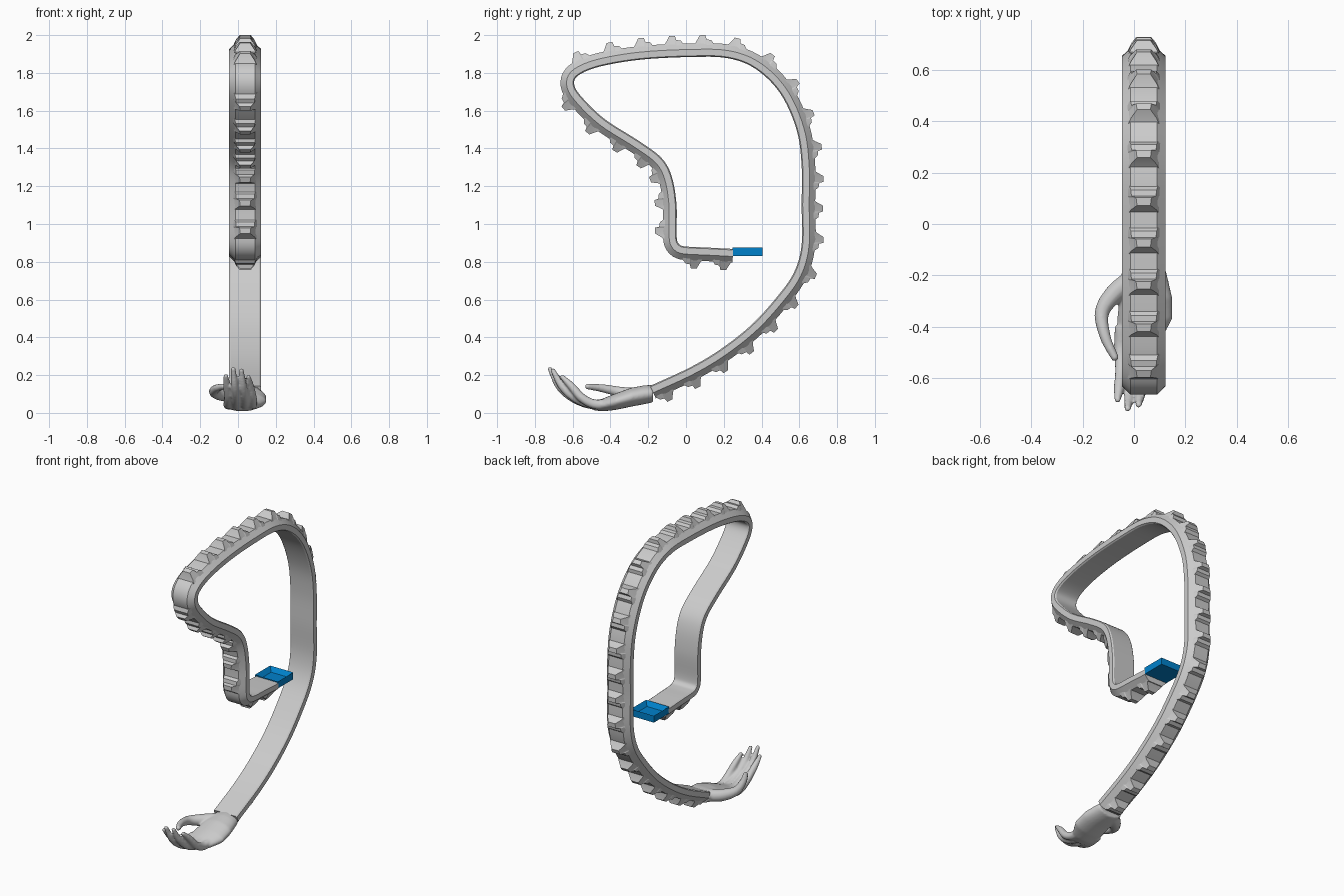
import bpy, bmesh, math
from mathutils import Vector

if "Cube" in bpy.data.objects:
    bpy.data.objects.remove(bpy.data.objects["Cube"])

CX = 0.038  # strap centre line in x


def spline(points, per_seg):
    """Catmull-Rom curve through points of any dimension."""
    p = [Vector(q) for q in points]
    p = [2 * p[0] - p[1]] + p + [2 * p[-1] - p[-2]]
    out = []
    for i in range(1, len(p) - 2):
        a, b, c, d = p[i - 1:i + 3]
        for k in range(per_seg):
            t = k / per_seg
            out.append(0.5 * (2 * b + (c - a) * t + (2 * a - 5 * b + 4 * c - d) * t * t
                              + (3 * b - a - 3 * c + d) * t ** 3))
    return out + [p[-2]]


def loft(bm, rings):
    """Skin closed rings and cap both ends."""
    vr = [[bm.verts.new(v) for v in r] for r in rings]
    n = len(vr[0])
    for a, b in zip(vr, vr[1:]):
        for i in range(n):
            bm.faces.new((a[i], a[(i + 1) % n], b[(i + 1) % n], b[i]))
    bm.faces.new(vr[0][::-1])
    bm.faces.new(vr[-1])


def finish(bm, name, angle=30):
    bmesh.ops.recalc_face_normals(bm, faces=bm.faces)
    me = bpy.data.meshes.new(name)
    bm.to_mesh(me)
    bm.free()
    ob = bpy.data.objects.new(name, me)
    bpy.context.collection.objects.link(ob)
    bpy.ops.object.select_all(action='DESELECT')
    bpy.context.view_layer.objects.active = ob
    ob.select_set(True)
    bpy.ops.object.shade_smooth_by_angle(angle=math.radians(angle))
    return ob


# Inner line of the strap in the side view (y, z), from wrist to buckle
path = [(-0.19, 0.143), (0.02, 0.24), (0.18, 0.335), (0.34, 0.46), (0.47, 0.60),
        (0.57, 0.74), (0.612, 0.89), (0.612, 1.1), (0.612, 1.31), (0.585, 1.5),
        (0.50, 1.69), (0.37, 1.82), (0.22, 1.878), (0.02, 1.884), (-0.24, 1.87),
        (-0.45, 1.835), (-0.565, 1.79), (-0.592, 1.74), (-0.55, 1.67), (-0.43, 1.555),
        (-0.25, 1.44), (-0.13, 1.35), (-0.075, 1.25), (-0.05, 1.1), (-0.05, 0.94),
        (-0.035, 0.892), (0.01, 0.88), (0.1, 0.876), (0.25, 0.868)]
line = spline(path, 6)
dist = [0.0]
for a, b in zip(line, line[1:]):
    dist.append(dist[-1] + (b - a).length)


def frame(i):
    t = (line[min(i + 1, len(line) - 1)] - line[max(i - 1, 0)]).normalized()
    return line[i], t, Vector((t.y, -t.x))


def at(s):
    """Point, tangent and outward normal at arc length s."""
    i = max(k for k in range(len(dist) - 1) if dist[k] <= max(s, 0))
    f = (s - dist[i]) / (dist[i + 1] - dist[i])
    p0, t0, n0 = frame(i)
    p1, t1, n1 = frame(i + 1)
    return p0.lerp(p1, f), t0.lerp(t1, f).normalized(), n0.lerp(n1, f).normalized()


# Strap band with chamfered outer edges
section = [(-0.076, 0), (0.076, 0), (0.085, 0.006), (0.085, 0.04), (0.052, 0.072),
           (-0.052, 0.072), (-0.085, 0.04), (-0.085, 0.006)]
bm = bmesh.new()
rings = []
for i in range(len(line)):
    p, t, n = frame(i)
    rings.append([(CX + x, *(p + n * h)) for x, h in section])
loft(bm, rings)
finish(bm, "strap_band")

# Tread lugs: stations of (offset along strap, height, top half width)
stations = [(-0.058, 0.066, 0.056), (-0.042, 0.088, 0.05), (-0.018, 0.092, 0.048),
            (-0.012, 0.114, 0.03), (0.018, 0.114, 0.026), (0.036, 0.082, 0.05),
            (0.048, 0.066, 0.058)]
bm = bmesh.new()
total = dist[-1]
count = round(total / 0.158)
step = (total - 0.11) / (count - 1)
for k in range(count):
    p, t, n = at(0.06 + k * step)
    rings = []
    for s, h, w in stations:
        prof = [(-0.07, 0.045), (0.07, 0.045), (w, h), (-w, h)]
        rings.append([(CX + x, *(p + t * s + n * y)) for x, y in prof])
    loft(bm, rings)
finish(bm, "tread_lugs", 20)

# Hand: palm from ellipses, digits from tapered tubes, fused by remeshing
bm = bmesh.new()
palm = [(0.038, -0.175, 0.102, 0.085, 0.046), (0.042, -0.22, 0.096, 0.092, 0.05),
        (0.046, -0.29, 0.083, 0.104, 0.05), (0.042, -0.37, 0.06, 0.108, 0.044),
        (0.022, -0.44, 0.042, 0.09, 0.034), (0.012, -0.49, 0.038, 0.07, 0.024)]
loft(bm, [[(x + rx * math.cos(a), y, z + rz * math.sin(a))
           for a in [j * math.tau / 24 for j in range(24)]]
          for x, y, z, rx, rz in palm])


def digit(points):
    pts = spline(points, 6)
    rings = []
    for i, q in enumerate(pts):
        t = (pts[min(i + 1, len(pts) - 1)] - pts[max(i - 1, 0)]).to_3d().normalized()
        u = t.cross(Vector((0, 0.3, 1))).normalized()
        v = u.cross(t)
        rings.append([q.to_3d() + (u * math.cos(a) + v * math.sin(a)) * q[3]
                      for a in [j * math.tau / 12 for j in range(12)]])
    loft(bm, rings)
    end = pts[-1]
    sphere = bmesh.ops.create_uvsphere(bm, u_segments=12, v_segments=8, radius=end[3])
    bmesh.ops.translate(bm, verts=sphere['verts'], vec=end.to_3d())


for bx, tx, ty, tz in [(-0.048, -0.064, -0.685, 0.195), (-0.005, -0.025, -0.72, 0.232),
                       (0.04, 0.018, -0.705, 0.225), (0.08, 0.055, -0.655, 0.19)]:
    ky = ty + 0.72
    digit([(bx, -0.40, 0.05, 0.028), (bx - 0.004, -0.50 + ky * 0.3, 0.045, 0.026),
           (bx * 0.85 + tx * 0.15, -0.595 + ky * 0.7, 0.078, 0.024),
           (bx * 0.4 + tx * 0.6, -0.67 + ky, 0.14, 0.021), (tx, ty, tz, 0.013)])
# Thumb
digit([(0.0, -0.21, 0.1, 0.04), (-0.075, -0.27, 0.098, 0.038), (-0.125, -0.345, 0.11, 0.029),
       (-0.112, -0.44, 0.13, 0.022), (-0.075, -0.52, 0.14, 0.016)])
hand = finish(bm, "hand")
m = hand.modifiers.new("fuse", 'REMESH')
m.mode = 'VOXEL'
m.voxel_size = 0.007
m.use_smooth_shade = True
m = hand.modifiers.new("soften", 'SMOOTH')
m.factor = 0.5
m.iterations = 5

# Blue buckle: shallow tray with a recess in its upper face
bm = bmesh.new()
bmesh.ops.create_cube(bm, size=1)
for v in bm.verts:
    v.co = Vector((CX + v.co.x * 0.17, 0.325 + v.co.y * 0.16, 0.853 + v.co.z * 0.045))
bmesh.ops.recalc_face_normals(bm, faces=bm.faces)
top = max(bm.faces, key=lambda f: f.calc_center_median().z)
bmesh.ops.inset_region(bm, faces=[top], thickness=0.035)
bmesh.ops.translate(bm, verts=top.verts, vec=(0, 0, -0.028))
buckle = finish(bm, "buckle")
blue = bpy.data.materials.new("blue")
blue.diffuse_color = (0.0, 0.22, 0.6, 1)
blue.use_nodes = True
blue.node_tree.nodes["Principled BSDF"].inputs["Base Color"].default_value = blue.diffuse_color
buckle.data.materials.append(blue)
